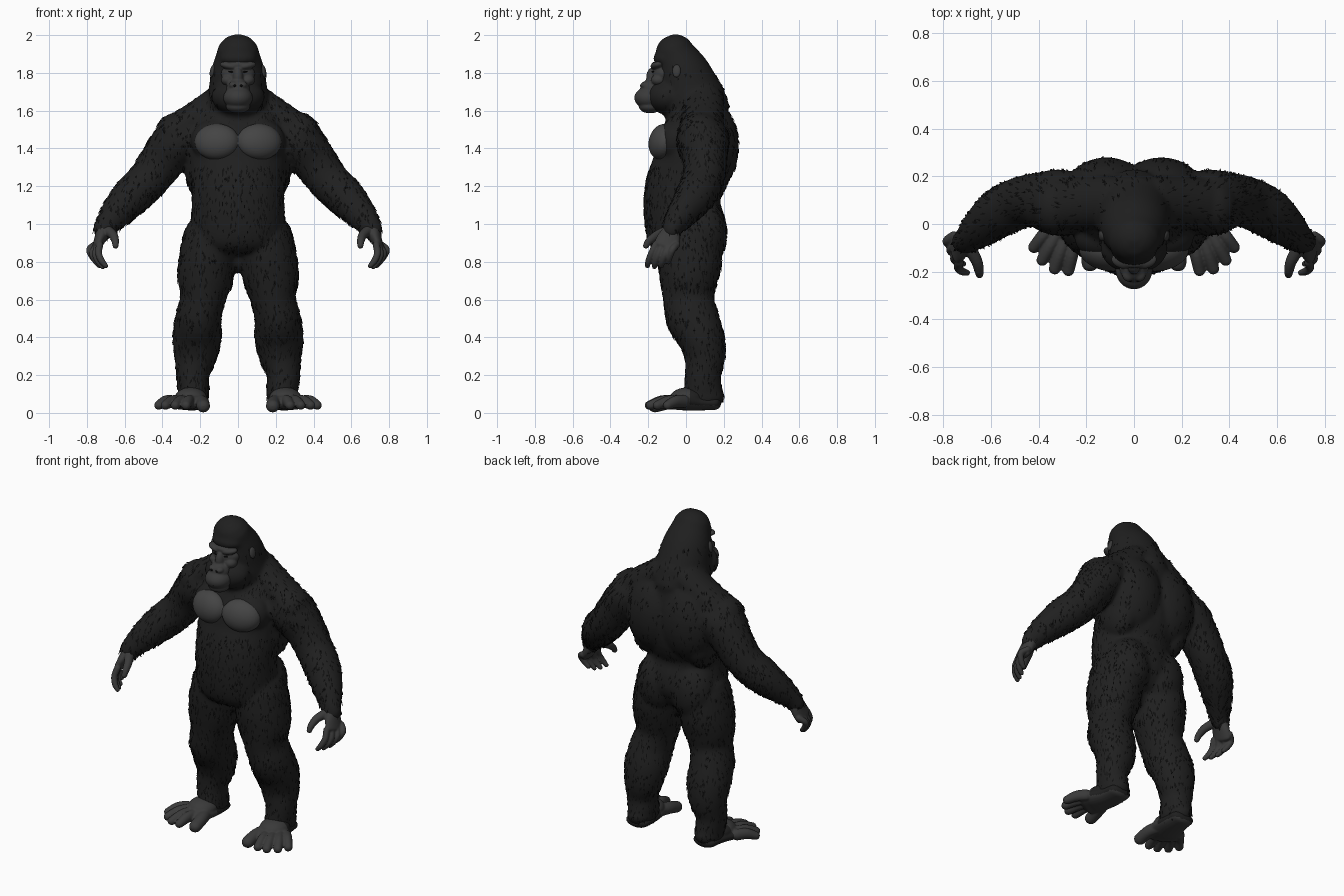
import bpy, bmesh, math, random
from mathutils import Vector, Matrix, Euler

random.seed(4)
if "Cube" in bpy.data.objects:
    bpy.data.objects.remove(bpy.data.objects["Cube"])


def material(name, v):
    m = bpy.data.materials.new(name)
    m.use_nodes = True
    col = (v, v, v, 1)
    m.diffuse_color = col
    bsdf = m.node_tree.nodes["Principled BSDF"]
    bsdf.inputs["Base Color"].default_value = col
    bsdf.inputs["Roughness"].default_value = 0.8
    return m


FUR = material("charcoal fur", 0.014)
STRAND = material("black fur strands", 0.005)
SKIN = material("dark grey skin", 0.042)
CHEST = material("grey chest skin", 0.058)
DARK = material("near black", 0.004)


def ball(bm, loc, radii, rot=(0, 0, 0), s=1):
    mat = Matrix.LocRotScale(Vector(loc), Euler(rot), Vector(radii))
    flip = Matrix.Diagonal((s, 1, 1, 1))
    bmesh.ops.create_uvsphere(bm, u_segments=32, v_segments=18, radius=1, matrix=flip @ mat)


def spline(pts, steps=4):
    """Catmull-Rom through points that carry position and two radii."""
    pts = [tuple(p) for p in pts]
    ext = [pts[0]] + pts + [pts[-1]]
    out = []
    for a, b, c, d in zip(ext, ext[1:], ext[2:], ext[3:]):
        for k in range(steps):
            t = k / steps
            out.append([0.5 * (2 * q + (r - p) * t + (2 * p - 5 * q + 4 * r - w) * t * t
                               + (3 * q - p - 3 * r + w) * t ** 3)
                        for p, q, r, w in zip(a, b, c, d)])
    return out + [list(pts[-1])]


def tube(bm, pts, ref=(0, 1, 0), s=1, n=28):
    """Elliptical loft along a path, with rounded ends."""
    rings = spline(pts)
    pos = [Vector(p[:3]) for p in rings]
    rad = [p[3:] for p in rings]
    for end, nxt in ((0, 1), (-1, -2)):
        out = (pos[end] - pos[nxt]).normalized() * min(rad[end])
        base, r = pos[end].copy(), rad[end]
        for k in (0.4, 0.75, 0.95):
            f = math.sqrt(1 - k * k)
            at = 0 if end == 0 else len(pos)
            pos.insert(at, base + out * k)
            rad.insert(at, (r[0] * f, r[1] * f))
    prev, first = None, None
    for i, c in enumerate(pos):
        t = pos[min(i + 1, len(pos) - 1)] - pos[max(i - 1, 0)]
        u = t.cross(Vector(ref)).normalized()
        v = u.cross(t).normalized()
        ring = []
        for k in range(n):
            a = math.tau * k / n
            p = c + u * rad[i][0] * math.cos(a) + v * rad[i][1] * math.sin(a)
            ring.append(bm.verts.new((p.x * s, p.y, p.z)))
        if prev:
            for k in range(n):
                bm.faces.new((prev[k], prev[k - 1], ring[k - 1], ring[k]))
        else:
            first = ring
        prev = ring
    bm.faces.new(first)
    bm.faces.new(prev)


def finish(bm, name, mats, voxel=0, smooth=0):
    """Turn the bmesh into an object, fusing its lumps into one skin."""
    bmesh.ops.recalc_face_normals(bm, faces=bm.faces)
    me = bpy.data.meshes.new(name)
    bm.to_mesh(me)
    bm.free()
    ob = bpy.data.objects.new(name, me)
    bpy.context.scene.collection.objects.link(ob)
    if voxel:
        rm = ob.modifiers.new("fuse", "REMESH")
        rm.mode, rm.voxel_size = "VOXEL", voxel
        sm = ob.modifiers.new("soften", "SMOOTH")
        sm.factor, sm.iterations = 0.5, smooth
        ev = ob.evaluated_get(bpy.context.evaluated_depsgraph_get())
        ob.data = bpy.data.meshes.new_from_object(ev)
        ob.modifiers.clear()
    ob.data.materials.clear()
    for m in mats:
        ob.data.materials.append(m)
    for p in ob.data.polygons:
        p.use_smooth, p.material_index = True, 0
    return ob


# Furry body: torso and head
bm = bmesh.new()
torso = [(1.64, .06, .17, .14), (1.58, .065, .23, .16), (1.5, .06, .26, .18), (1.4, .045, .265, .205),
         (1.3, .03, .26, .21), (1.2, -.01, .248, .203), (1.1, -.02, .245, .203), (1.0, -.005, .25, .212),
         (.92, .01, .25, .2), (.86, .02, .19, .15), (.82, .02, .1, .08)]
head = [(1.9, -.057, .114, .106), (1.82, -.02, .14, .136),
        (1.74, .01, .152, .155), (1.66, .035, .162, .175), (1.6, .07, .15, .165)]
for prof in (torso, head):
    tube(bm, [(0, y, z, rx, ry) for z, y, rx, ry in prof])
ball(bm, (0, -.1, 1.675), (.142, .108, .095))
ball(bm, (0, -.1, 1.875), (.1, .075, .045))

arm = [(.22, .09, 1.49, .1, .12), (.32, .09, 1.435, .128, .14), (.405, .1, 1.33, .118, .115),
       (.475, .09, 1.235, .109, .108), (.56, .05, 1.15, .105, .105), (.635, -.01, 1.07, .088, .085),
       (.69, -.06, 1.0, .066, .06), (.712, -.075, .965, .056, .05)]
leg = [(.14, .02, .92, .15, .17), (.163, .02, .8, .152, .17), (.175, .015, .7, .147, .152),
       (.187, .015, .6, .12, .134), (.21, .035, .5, .122, .138), (.217, .08, .4, .13, .123),
       (.225, .1, .3, .114, .109), (.24, .09, .2, .089, .094), (.235, .09, .12, .084, .102)]
for s in (1, -1):
    tube(bm, arm, s=s)
    tube(bm, leg, s=s)
    tube(bm, [(.08, .09, 1.66, .09, .11), (.19, .09, 1.58, .09, .11), (.31, .08, 1.5, .09, .11)], s=s)
    ball(bm, (.325, .075, 1.475), (.11, .12, .115), s=s)             # shoulder cap
    ball(bm, (.115, .11, 1.41), (.19, .17, .25), s=s)                # back muscle
    ball(bm, (.18, .08, 1.29), (.1, .14, .17), s=s)                  # flank
    ball(bm, (.12, -.06, 1.44), (.13, .09, .115), s=s)               # breast muscle
    ball(bm, (.12, .09, .95), (.135, .127, .18), s=s)                # rump
    ball(bm, (.2, -.005, .54), (.09, .09, .12), s=s)                 # knee
    ball(bm, (.235, .09, .085), (.082, .112, .07), s=s)              # heel fur
body = finish(bm, "furry_body", [FUR], 0.011, 9)

# Flat fur locks lying along the body, pointing down
bm = bmesh.new()
polys = body.data.polygons
for _ in range(4600):
    p = polys[random.randrange(len(polys))]
    c, nrm = p.center.copy(), p.normal.copy()
    on_chest = abs(c.x) < .25 and 1.32 < c.z < 1.55 and c.y < -.02
    on_face = c.y < -.09 and 1.57 < c.z < 1.87 and abs(c.x) < .11
    sparse = c.z > 1.64 or (c.y > .1 and 1.2 < c.z and abs(c.x) < .2)
    bald = c.z > 1.85
    if on_chest or on_face or bald or c.z < .06 or (sparse and random.random() < .65):
        continue
    down = Vector((random.uniform(-.4, .4), random.uniform(-.25, .25), -1))
    down -= nrm * down.dot(nrm)
    if down.length < .3:
        continue
    down.normalize()
    side = nrm.cross(down)
    ln, w = random.uniform(.025, .05), random.uniform(.003, .0065)
    root, mid = c - nrm * .002, c + down * ln * .5
    a, tip = bm.verts.new(root), bm.verts.new(c + down * ln + nrm * .002)
    l, r = (bm.verts.new(mid + side * w * k - nrm * .001) for k in (1, -1))
    top = bm.verts.new(mid + nrm * .004)
    for f in ((a, l, top), (a, top, r), (top, l, tip), (top, tip, r)):
        bm.faces.new(f)
finish(bm, "fur_locks", [STRAND])

# Bare chest
bm = bmesh.new()
for s in (1, -1):
    ball(bm, (.112, -.122, 1.435), (.12, .073, .097), (-.25, 0, .2), s)
finish(bm, "chest_skin", [CHEST], 0.006, 3)

# Face
bm = bmesh.new()
ball(bm, (0, -.12, 1.795), (.09, .06, .055))
ball(bm, (0, -.155, 1.842), (.075, .03, .019))
ball(bm, (0, -.175, 1.775), (.028, .036, .055))
ball(bm, (0, -.18, 1.715), (.062, .062, .055))
ball(bm, (0, -.19, 1.668), (.078, .084, .06))
ball(bm, (0, -.19, 1.622), (.064, .06, .036))
for s in (1, -1):
    ball(bm, (.048, -.155, 1.838), (.05, .032, .02), (0, -.2, .25), s)
    ball(bm, (.024, -.212, 1.735), (.026, .03, .02), s=s)
    ball(bm, (.053, -.145, 1.762), (.036, .04, .03), s=s)
finish(bm, "face", [SKIN], 0.005, 4)

# Eyes, nostrils and mouth line
bm = bmesh.new()
ball(bm, (0, -.188, 1.652), (.075, .083, .0025))
for s in (1, -1):
    ball(bm, (.037, -.175, 1.806), (.013, .007, .005), (0, -.15, 0), s)
    ball(bm, (.018, -.238, 1.732), (.008, .006, .006), s=s)
finish(bm, "eyes_nostrils_mouth", [DARK])

# Ears
bm = bmesh.new()
for s in (1, -1):
    ball(bm, (.136, -.05, 1.81), (.012, .022, .034), (0, -.2, -.2), s)
finish(bm, "ears", [SKIN])

for s, side in ((1, "left"), (-1, "right")):
    # Hand: palm, four curled fingers and a thumb
    bm = bmesh.new()
    tube(bm, [(.705, -.07, .98, .045, .04), (.728, -.09, .925, .032, .062), (.745, -.105, .885, .025, .065)], s=s)
    for i, drop in enumerate((0, .005, 0, -.02)):
        x, y = .016 * i, -.16 + .037 * i
        tube(bm, [(.732 + x / 2, y, .89, .019, .019), (.738 + x, y - .022, .845 - drop, .018, .018),
                  (.722 + x, y - .038, .805 - drop, .017, .017), (.7 + x, y - .044, .778 - drop, .013, .013)], s=s)
    tube(bm, [(.69, -.1, .965, .028, .028), (.66, -.155, .94, .024, .024),
              (.65, -.195, .91, .02, .02), (.648, -.212, .885, .016, .016)], s=s)
    finish(bm, side + "_hand", [SKIN], 0.005, 2)

    # Foot: sole, splayed toes and a thick inner toe
    bm = bmesh.new()
    up = (0, 0, 1)
    tube(bm, [(.235, .15, .052, .075, .037), (.24, .06, .055, .085, .042), (.265, -.03, .06, .102, .046),
              (.285, -.07, .05, .102, .034)], up, s)
    ball(bm, (.25, .01, .08), (.085, .095, .055), s=s)
    tips = ((.275, -.195), (.333, -.188), (.385, -.152), (.42, -.098))
    for i, (tx, ty) in enumerate(tips):
        rx, ry = .25 + .033 * i, -.07 + .02 * i
        tube(bm, [(rx, ry, .06, .028, .034), ((rx + tx) / 2, (ry + ty) / 2, .06, .028, .032),
                  (tx, ty, .04, .025, .024)], up, s)
    tube(bm, [(.21, -.01, .06, .035, .038), (.19, -.09, .055, .036, .036), (.184, -.165, .036, .036, .034)], up, s)
    foot = finish(bm, side + "_foot", [SKIN, FUR], 0.006, 2)
    for p in foot.data.polygons:
        if p.center.y > .02 and p.normal.z > -.6:
            p.material_index = 1
